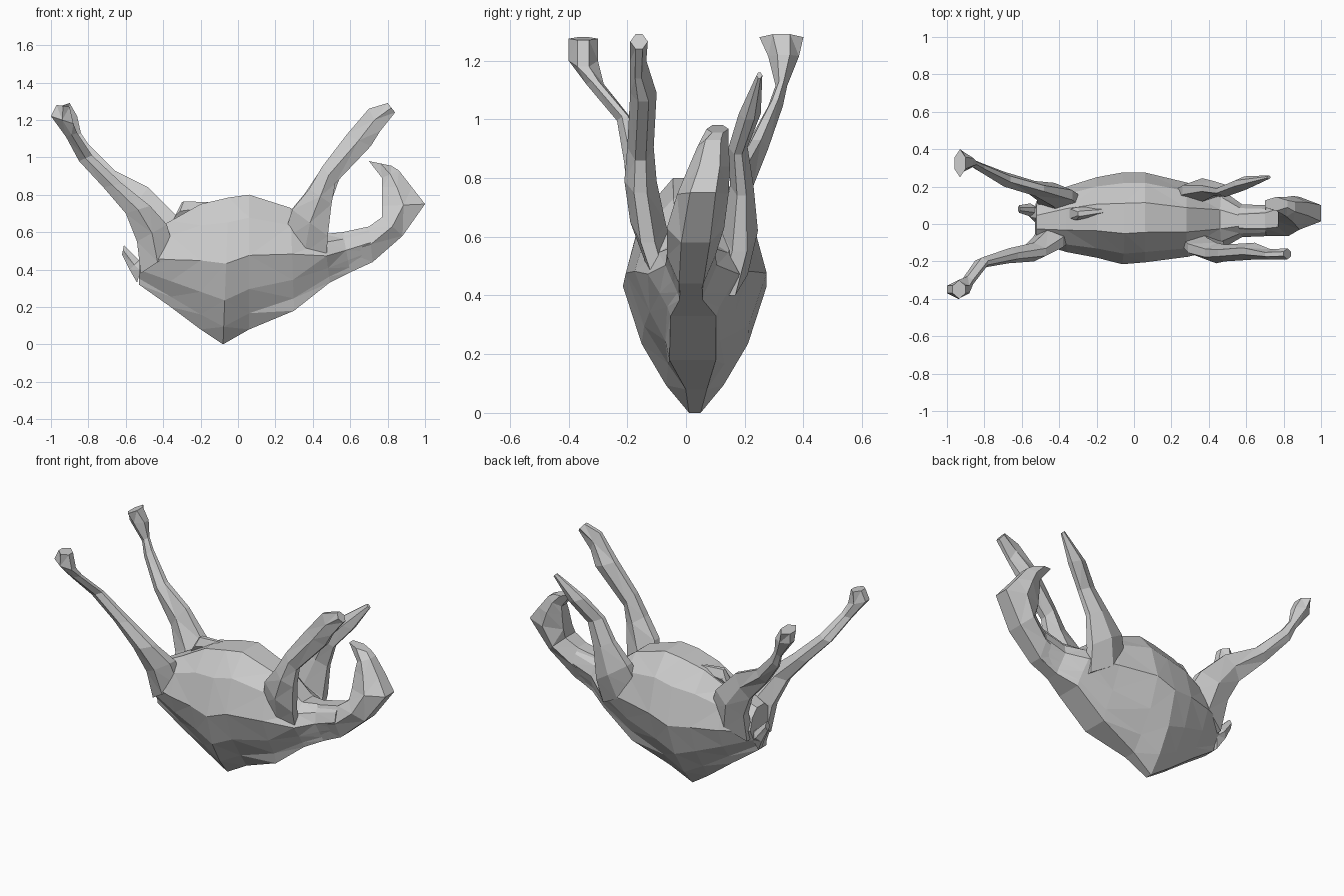
import bpy, bmesh

# Cross-sections: (t across the ring from outer to inner edge, s half-width)
BODY = [(0, 0.08), (.12, .40), (.30, .74), (.55, 1), (.83, .77), (1, .33)]
LIMB = [(0, .4), (.5, 1), (1, .4)]
HEAD = [(0, .5), (.5, 1), (1, .5)]


def loft(name, rings, half):
    """Each ring: outer edge x,z, inner edge x,z, y range, optional least half-width."""
    profile = half + [(t, -s) for t, s in reversed(half)]
    bm = bmesh.new()
    loops = []
    for x0, z0, x1, z1, y0, y1, *flat in rings:
        yc, h = (y0 + y1) / 2, (y1 - y0) / 2
        low = flat[0] if flat else 0
        loop = []
        for t, s in profile:
            w = max(abs(s), low + t * .6 if t < .5 else 0) * (1 if s > 0 else -1)
            loop.append(bm.verts.new((x0 + (x1 - x0) * t, yc + h * min(1, max(-1, w)),
                                      z0 + (z1 - z0) * t)))
        loops.append(loop)
    n = len(profile)
    for a, b in zip(loops, loops[1:]):
        for i in range(n):
            j = (i + 1) % n
            bm.faces.new((a[i], a[j], b[j], b[i]))
    bm.faces.new(loops[0])
    bm.faces.new(loops[-1])
    bmesh.ops.triangulate(bm, faces=bm.faces[:])
    bmesh.ops.recalc_face_normals(bm, faces=bm.faces[:])
    me = bpy.data.meshes.new(name)
    bm.to_mesh(me)
    bm.free()
    ob = bpy.data.objects.new(name, me)
    bpy.context.collection.objects.link(ob)
    return ob


# Torso lying on its back, running from rump to neck
loft("torso", [
    (-.53, .32, -.52, .58, -.10, .12, .35),
    (-.36, .20, -.36, .66, -.15, .20, .25),
    (-.20, .08, -.20, .75, -.18, .25, .15),
    (-.08, .00, -.05, .785, -.215, .275, .08),
    (.06, .08, .06, .80, -.205, .275, .15),
    (.30, .18, .28, .73, -.175, .22, .40),
    (.49, .33, .46, .59, -.13, .18, .50),
    (.60, .385, .56, .60, -.07, .105, .45),
    (.72, .44, .70, .63, -.065, .10, .45),
], BODY)

# Head curling up and back to the muzzle
loft("head", [
    (.60, .39, .56, .60, -.06, .09),
    (.72, .44, .70, .63, -.065, .10),
    (.88, .58, .77, .68, -.065, .13),
    (1.0, .75, .77, .74, -.03, .145),
    (.93, .84, .77, .84, .01, .15),
    (.86, .93, .77, .89, .04, .145),
    (.82, .955, .70, .98, .07, .145),
], HEAD)

# Fore legs, slanting up toward the head
loft("fore_leg_front", [
    (.47, .42, .24, .56, -.13, -.03),
    (.48, .58, .29, .72, -.19, -.07),
    (.50, .75, .38, .83, -.21, -.10),
    (.52, .86, .45, .95, -.20, -.11),
    (.71, 1.06, .58, 1.12, -.19, -.10),
    (.76, 1.14, .70, 1.26, -.19, -.135),
    (.84, 1.24, .80, 1.29, -.19, -.13),
], LIMB)
loft("fore_leg_back", [
    (.45, .40, .20, .54, .07, .21),
    (.47, .55, .26, .69, .12, .245),
    (.49, .74, .36, .81, .15, .23),
    (.54, .88, .44, .93, .145, .21),
    (.64, 1.0, .54, 1.04, .18, .255),
    (.73, 1.14, .71, 1.16, .24, .26),
], LIMB)

# Hind legs, splayed outward to the hooves
loft("hind_leg_front", [
    (-.52, .38, -.34, .50, -.13, -.0),
    (-.54, .55, -.38, .64, -.165, -.03),
    (-.60, .70, -.47, .74, -.20, -.10),
    (-.72, .84, -.62, .86, -.21, -.13),
    (-.85, .98, -.78, 1.01, -.235, -.18),
    (-.92, 1.11, -.86, 1.13, -.34, -.28),
    (-1.0, 1.22, -.88, 1.18, -.40, -.30),
    (-.97, 1.28, -.90, 1.27, -.40, -.30),
], LIMB)
loft("hind_leg_back", [
    (-.51, .40, -.26, .54, .02, .18),
    (-.52, .58, -.33, .69, .09, .22),
    (-.58, .71, -.48, .84, .15, .23),
    (-.73, .87, -.66, .93, .20, .28),
    (-.85, 1.02, -.80, 1.07, .28, .33),
    (-.88, 1.10, -.84, 1.13, .305, .345),
    (-.96, 1.21, -.86, 1.22, .28, .385),
    (-.96, 1.27, -.90, 1.29, .25, .40),
], LIMB)

# Short tail and the small belly bump
loft("tail", [(-.54, .33, -.50, .46, .0, .09), (-.58, .40, -.53, .45, .04, .11),
              (-.62, .48, -.61, .53, .06, .10)], LIMB)
loft("udder", [(-.38, .60, -.30, .76, .03, .08), (-.33, .66, -.29, .765, .02, .09),
               (-.17, .70, -.16, .76, .05, .09)], LIMB)
